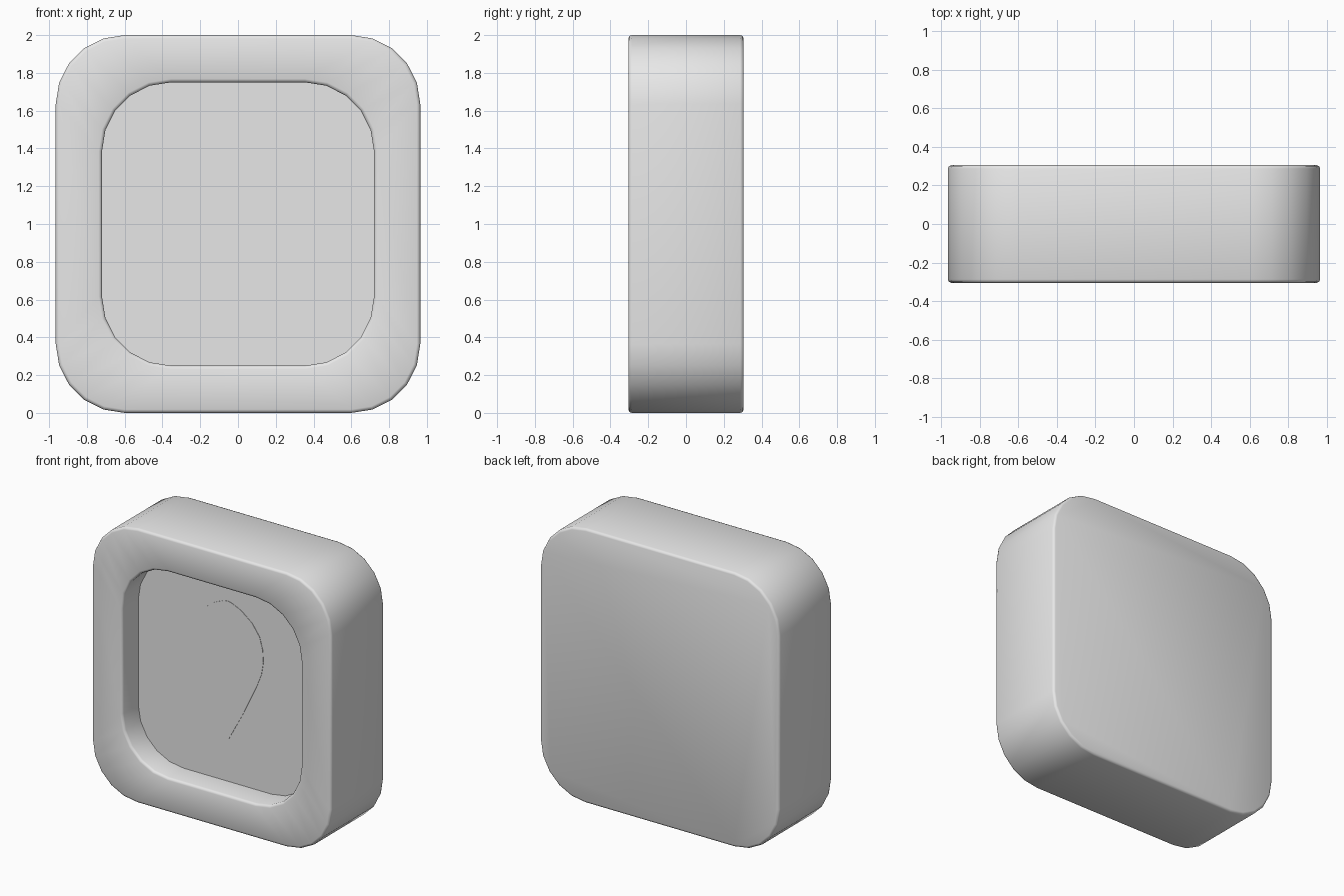
import bpy, bmesh
from math import sin, cos, pi, radians

if "Cube" in bpy.data.objects:
    bpy.data.objects.remove(bpy.data.objects["Cube"])

grey = bpy.data.materials.new("light grey")
grey.use_nodes = True
grey.diffuse_color = (0.8, 0.8, 0.8, 1)
grey.node_tree.nodes["Principled BSDF"].inputs["Base Color"].default_value = (0.8, 0.8, 0.8, 1)

DEPTH, FLOOR, RADIUS, BEVEL = 0.305, -0.12, 0.365, 0.018


def finish(bm, name):
    bmesh.ops.recalc_face_normals(bm, faces=bm.faces)
    mesh = bpy.data.meshes.new(name)
    bm.to_mesh(mesh)
    bm.free()
    mesh.materials.append(grey)
    obj = bpy.data.objects.new(name, mesh)
    bpy.context.collection.objects.link(obj)
    return obj


def rounded_ring(bm, half_x, half_z, grow, y, steps=5):
    """Rounded rectangle of vertices facing y, offset outward by grow."""
    ring = []
    for quarter, (sx, sz) in enumerate([(1, 1), (-1, 1), (-1, -1), (1, -1)]):
        for i in range(steps + 1):
            a = (quarter + i / steps) * pi / 2
            r = RADIUS + grow
            ring.append(bm.verts.new((sx * (half_x - RADIUS) + r * cos(a), y,
                                      1 + sz * (half_z - RADIUS) + r * sin(a))))
    return ring


# Body: back face, bevelled sides, front rim, recess wall and recess floor
outer, inner = (0.965, 1.0), (0.72, 0.75)
arc = [(BEVEL * (1 - cos(t)), BEVEL * (1 - sin(t))) for t in (0, pi / 4, pi / 2)]
profile = [(outer, -drop, DEPTH - inset) for drop, inset in reversed(
    [(a, b) for a, b in arc])]
profile = [(outer, -BEVEL, DEPTH)] + profile[1:]
profile += [(outer, -a, b - DEPTH) for a, b in arc]
profile += [(inner, a, b - DEPTH) for a, b in reversed(arc)]
profile.append((inner, 0, FLOOR))

bm = bmesh.new()
rings = [rounded_ring(bm, *size, grow, y) for size, grow, y in profile]
for a, b in zip(rings, rings[1:]):
    for i in range(len(a)):
        j = (i + 1) % len(a)
        bm.faces.new((a[i], a[j], b[j], b[i]))
bm.faces.new(rings[0])
bm.faces.new(rings[-1])
body = finish(bm, "recessed_body")
bpy.context.view_layer.objects.active = body
body.select_set(True)
bpy.ops.object.shade_smooth_by_angle(angle=radians(50))

# Leaf: thin mirrored plate with a short stem on the recess floor
half = [(0.03, 1.56), (0.11, 1.525), (0.2, 1.455), (0.26, 1.37), (0.285, 1.28),
        (0.29, 1.19), (0.275, 1.1), (0.235, 1.0), (0.13, 0.78), (0.013, 0.565),
        (0.013, 0.38)]
outline = [(0, 1.565)] + half + [(-x, z) for x, z in reversed(half)]
bm = bmesh.new()
face = bm.faces.new([bm.verts.new((x, FLOOR + 0.002, z)) for x, z in outline])
extruded = bmesh.ops.extrude_face_region(bm, geom=[face])["geom"]
bmesh.ops.translate(bm, vec=(0, -0.005, 0),
                    verts=[v for v in extruded if isinstance(v, bmesh.types.BMVert)])
finish(bm, "leaf_plate")
